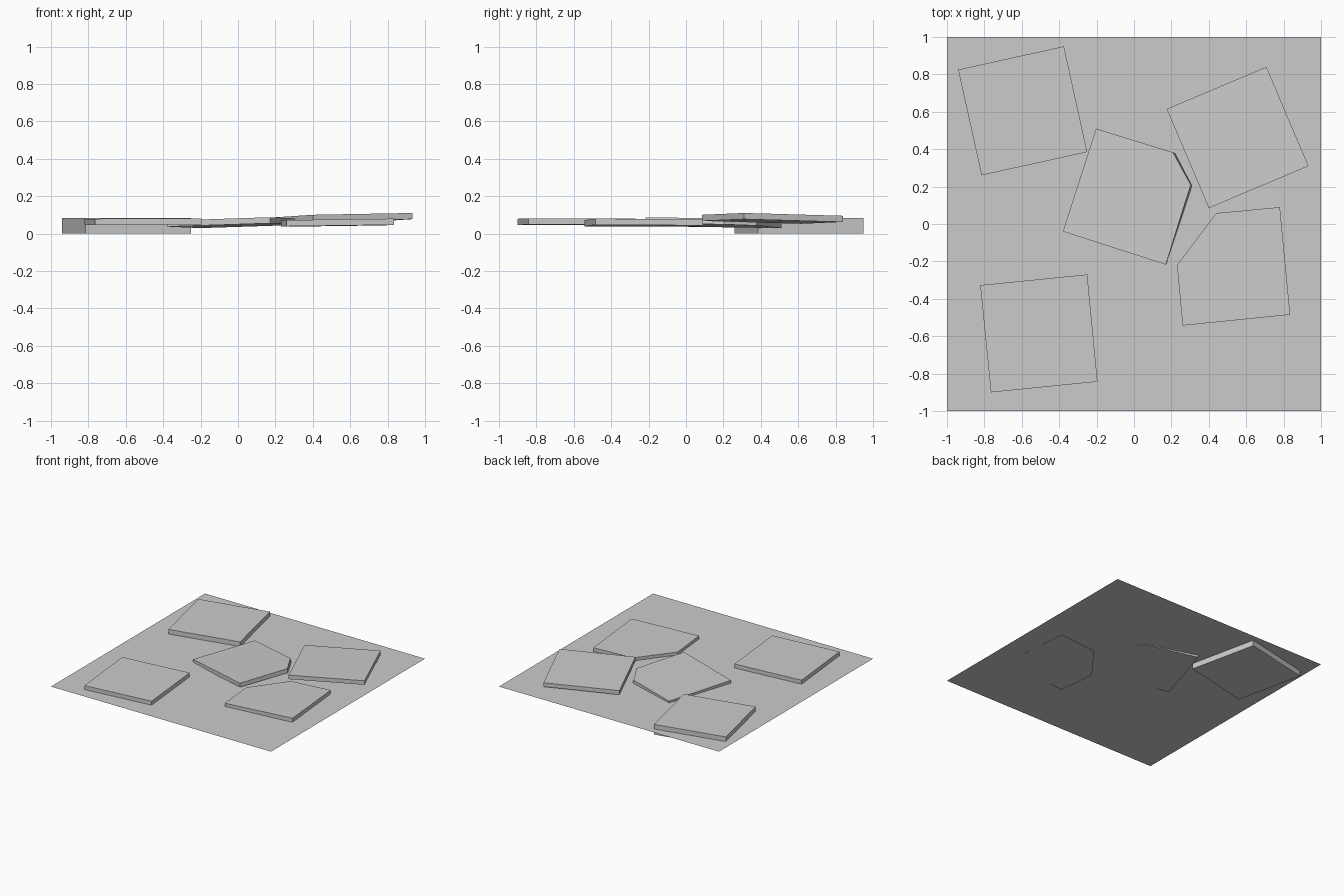
import bpy, bmesh

if "Cube" in bpy.data.objects:
    bpy.data.objects.remove(bpy.data.objects["Cube"])


def mesh_object(name, bm):
    bmesh.ops.recalc_face_normals(bm, faces=bm.faces)
    mesh = bpy.data.meshes.new(name)
    bm.to_mesh(mesh)
    bm.free()
    obj = bpy.data.objects.new(name, mesh)
    bpy.context.collection.objects.link(obj)


def slab(name, outline, tilt, thick=0.033, lower=None):
    """Flat stone: underside lies on z = a + b*x + c*y, top is 'thick' above it."""
    a, b, c = tilt
    bm = bmesh.new()
    bot = [bm.verts.new((x, y, a + b * x + c * y)) for x, y in (lower or outline)]
    top = [bm.verts.new((x, y, a + b * x + c * y + thick)) for x, y in outline]
    bm.faces.new(bot[::-1])
    bm.faces.new(top)
    n = len(top)
    for i in range(n):
        j = (i + 1) % n
        bm.faces.new((bot[i], bot[j], top[j], top[i]))
    mesh_object(name, bm)


# ground sheet, no thickness
bm = bmesh.new()
bmesh.ops.create_grid(bm, x_segments=1, y_segments=1, size=1)
bmesh.ops.translate(bm, verts=bm.verts, vec=(0, 0, 0.046))
mesh_object("ground_sheet", bm)

# thick level block, passes through the sheet
slab("back_left_slab",
     [(-0.815, 0.26), (-0.25, 0.385), (-0.375, 0.95), (-0.94, 0.825)],
     (0, 0, 0), 0.084)

# thin slabs lying slightly tilted
slab("front_left_slab",
     [(-0.765, -0.9), (-0.195, -0.843), (-0.25, -0.27), (-0.822, -0.327)],
     (0.049, 0.004, 0))
slab("back_right_slab",
     [(0.40, 0.085), (0.933, 0.31), (0.708, 0.84), (0.175, 0.615)],
     (0.0585, 0.0255, -0.0175))

# slabs with a clipped corner
slab("front_right_slab",
     [(0.26, -0.543), (0.835, -0.485), (0.78, 0.09), (0.44, 0.058), (0.23, -0.22)],
     (0.033, 0.014, -0.004))
slab("centre_slab",
     [(0.17, -0.217), (0.303, 0.21), (0.208, 0.383), (-0.203, 0.51), (-0.38, -0.04)],
     (0.0458, 0.0254, -0.0229), 0.032,
     [(0.171, -0.217), (0.31, 0.203), (0.222, 0.376), (-0.203, 0.51), (-0.38, -0.04)])
